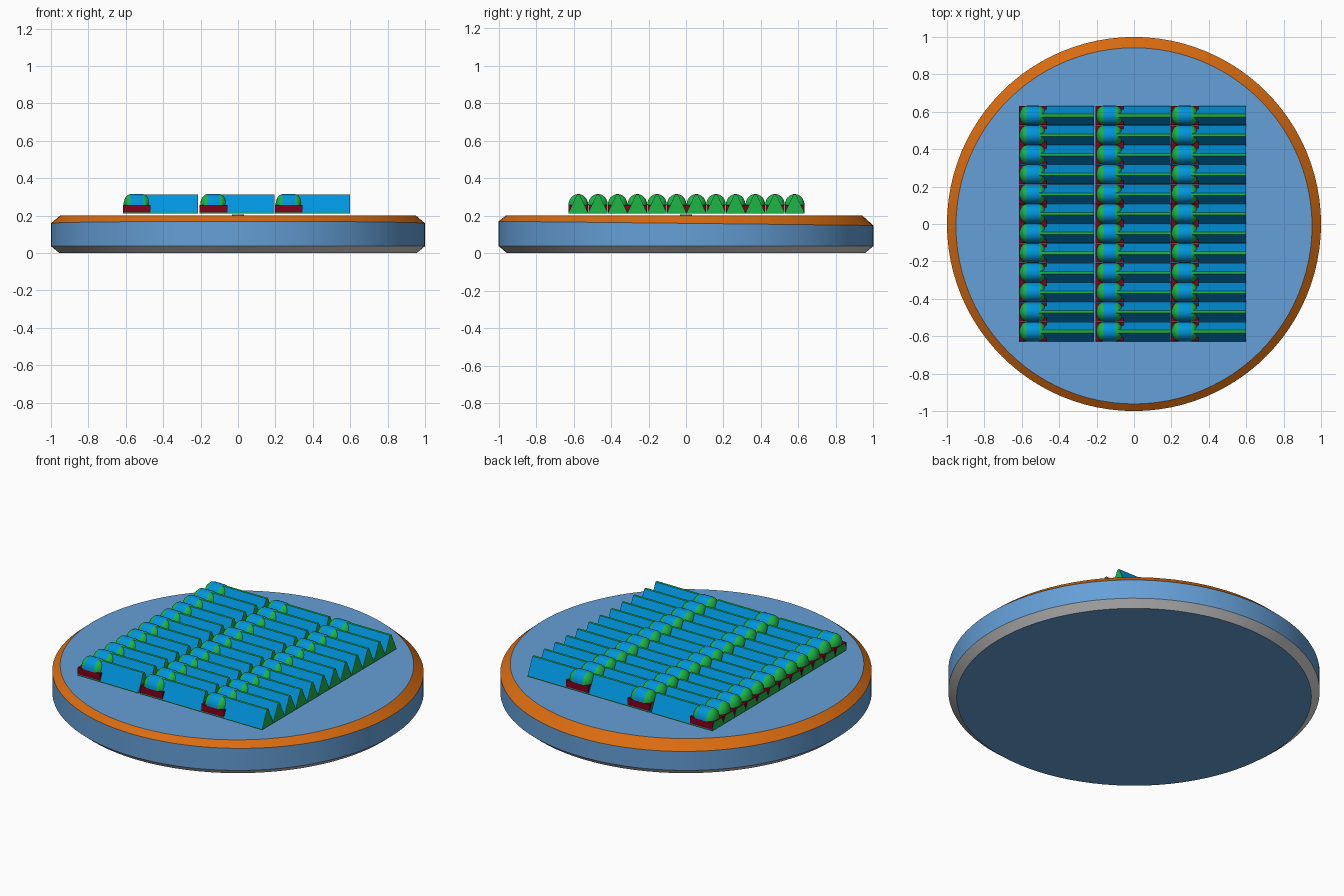
import bpy, bmesh, math

if "Cube" in bpy.data.objects:
    bpy.data.objects.remove(bpy.data.objects["Cube"])


def material(name, rgb):
    m = bpy.data.materials.new(name)
    m.diffuse_color = (*rgb, 1)
    m.use_nodes = True
    m.node_tree.nodes["Principled BSDF"].inputs["Base Color"].default_value = m.diffuse_color
    return m


BODY = material("steel blue", (0.13, 0.35, 0.68))
ORANGE = material("orange", (0.70, 0.15, 0.005))
GREY = material("grey", (0.62, 0.62, 0.62))
GREEN = material("green", (0.012, 0.46, 0.06))
BLUE = material("bright blue", (0.0, 0.30, 0.73))
RED = material("dark red", (0.22, 0.0, 0.012))


def loft(bm, rings, mats, closed=True, cap_mats=(0, 0)):
    """Skin a list of vertex rings, one material per band, and cap both ends."""
    rows = [[bm.verts.new(p) for p in r] for r in rings]
    n = len(rows[0])
    for a, b, m in zip(rows, rows[1:], mats):
        for i in range(n if closed else n - 1):
            j = (i + 1) % n
            bm.faces.new((a[i], a[j], b[j], b[i])).material_index = m
    bm.faces.new(rows[0][::-1]).material_index = cap_mats[0]
    bm.faces.new(rows[-1]).material_index = cap_mats[1]


def finish(name, bm, mats, smooth=None):
    bmesh.ops.recalc_face_normals(bm, faces=bm.faces[:])
    mesh = bpy.data.meshes.new(name)
    bm.to_mesh(mesh)
    bm.free()
    ob = bpy.data.objects.new(name, mesh)
    bpy.context.collection.objects.link(ob)
    for m in mats:
        mesh.materials.append(m)
    if smooth:
        bpy.context.view_layer.objects.active = ob
        ob.select_set(True)
        bpy.ops.object.shade_smooth_by_angle(angle=math.radians(smooth))
        ob.select_set(False)
    return ob


# Round platform: grey lower bevel, blue wall, slightly tilted orange rim
def circle(r, z, tilt=0, shift=0, n=96):
    pts = []
    for i in range(n):
        a = 2 * math.pi * i / n
        y = r * math.sin(a)
        pts.append((r * math.cos(a), y + shift, z + tilt * y))
    return pts


bm = bmesh.new()
loft(bm, [circle(0.955, 0), circle(1, 0.037), circle(1, 0.159, -0.011),
          circle(0.952, 0.2, 0, -0.01)], [1, 0, 2], cap_mats=(0, 0))
finish("platform", bm, [BODY, GREY, ORANGE], 25)

# Small pin under the middle of the array
bm = bmesh.new()
loft(bm, [circle(0.033, 0.2, n=12), circle(0.033, 0.206, n=12)], [0])
finish("centre_pin", bm, [GREEN])

# Repeating units: a ridge, a red block and a domed cap, 3 columns by 12 rows
COLUMNS = (-0.615, -0.205, 0.198)
ROWS = [-0.575 + 0.105 * i for i in range(12)]
HALF = 0.052


def prism(bm, x0, x1, y, profile):
    loft(bm, [[(px, y + u, z) for u, z in profile] for px in (x0, x1)], [0])


def ridge(bm, x, y):
    # Full-height roof starting under the cap
    prism(bm, x + 0.07, x + 0.4, y,
          [(-HALF, 0.211), (HALF, 0.211), (HALF, 0.216),
           (0.007, 0.314), (-0.007, 0.314), (-HALF, 0.216)])
    # Low foot reaching through the red block to the end
    prism(bm, x - 0.001, x + 0.07, y,
          [(-HALF, 0.211), (HALF, 0.211), (HALF, 0.216),
           (0.033, 0.257), (-0.033, 0.257), (-HALF, 0.216)])
    for f in bm.faces:
        f.normal_update()
        n = f.normal
        sloped = abs(n.y) > 0.5 and 0.1 < abs(n.z) < 0.9
        f.material_index = 1 if sloped else 0


def block(bm, x, y):
    prism(bm, x, x + 0.148, y,
          [(-0.0515, 0.217), (0.0515, 0.217), (0.0515, 0.258), (-0.0515, 0.258)])


def dome(bm, x, y):
    # Half capsule along x: rounded green ends, blue middle band
    length, end, n = 0.142, 0.038, 12
    angles = [math.radians(a) for a in (10, 28, 46, 68, 90)]
    left = [(end * (1 - math.cos(a)), math.sin(a)) for a in angles]
    stations = left + [(length - u, s) for u, s in reversed(left)]
    rings = [[(x + 0.003 + u,
               y + 0.0524 * s * math.cos(math.pi * i / n),
               0.257 + 0.0585 * s * math.sin(math.pi * i / n))
              for i in range(n + 1)] for u, s in stations]
    loft(bm, rings, [0] * 4 + [1] + [0] * 4)


for name, build, mats, smooth in (
        ("ridges", ridge, [GREEN, BLUE], None),
        ("cap_blocks", block, [RED], None),
        ("domed_caps", dome, [GREEN, BLUE], 35)):
    bm = bmesh.new()
    for cx in COLUMNS:
        for cy in ROWS:
            build(bm, cx, cy)
    finish(name, bm, mats, smooth)
